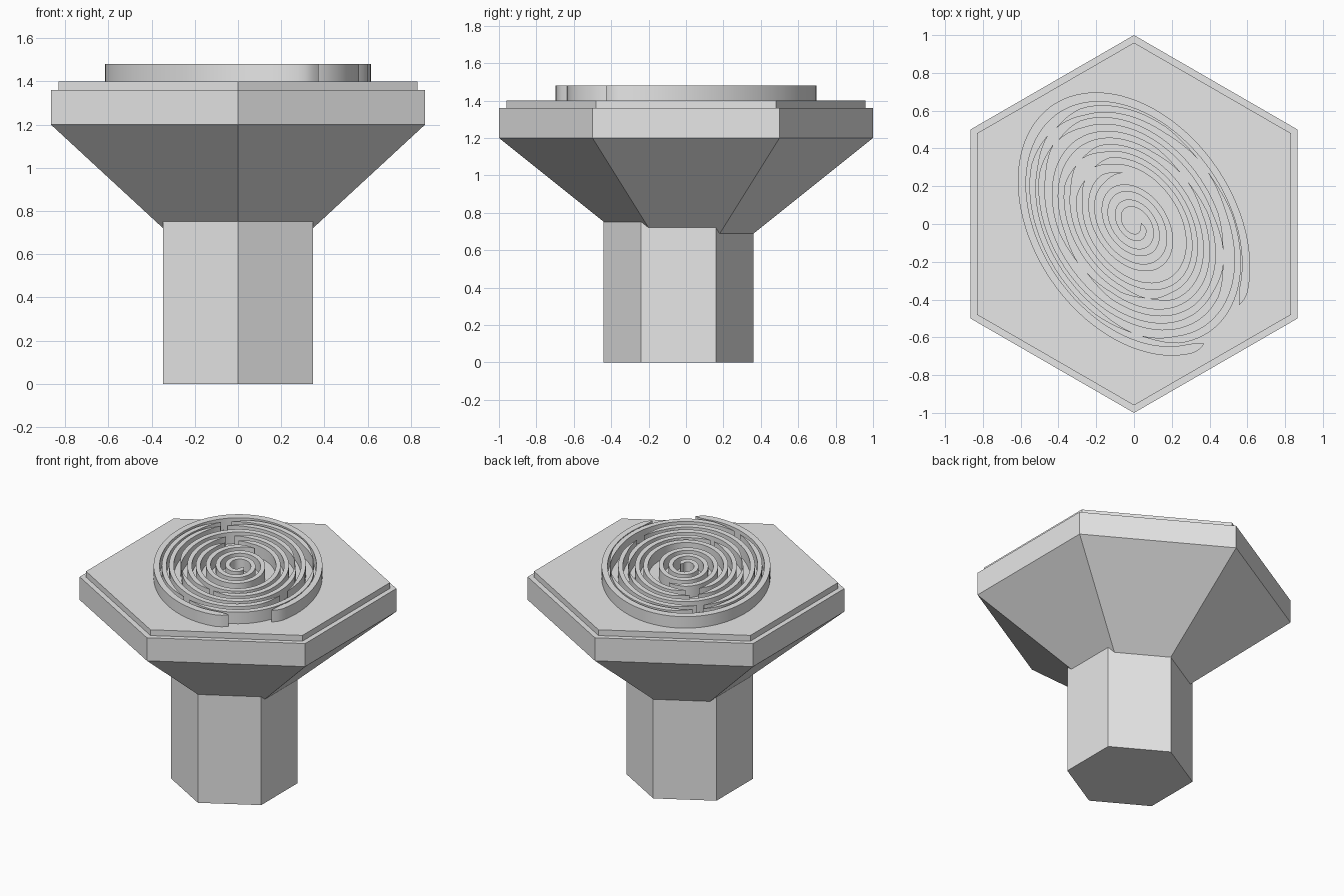
import bpy, bmesh, math
from mathutils import Vector

if "Cube" in bpy.data.objects:
    bpy.data.objects.remove(bpy.data.objects["Cube"], do_unlink=True)

grey = bpy.data.materials.new("plain_grey")
grey.use_nodes = True
grey.diffuse_color = (0.8, 0.8, 0.8, 1)
grey.node_tree.nodes["Principled BSDF"].inputs["Base Color"].default_value = (0.8, 0.8, 0.8, 1)


def finish(bm, name, smooth=False):
    bmesh.ops.recalc_face_normals(bm, faces=bm.faces)
    mesh = bpy.data.meshes.new(name)
    bm.to_mesh(mesh)
    bm.free()
    mesh.materials.append(grey)
    obj = bpy.data.objects.new(name, mesh)
    bpy.context.collection.objects.link(obj)
    if smooth:
        bpy.ops.object.select_all(action='DESELECT')
        bpy.context.view_layer.objects.active = obj
        obj.select_set(True)
        bpy.ops.object.shade_smooth_by_angle(angle=math.radians(30))
    return obj


def hexagon(name, r0, z0, r1, z1, y=0.0):
    """Six-sided prism or frustum with corners towards +y and -y."""
    bm = bmesh.new()
    rings = []
    for r, z in ((r0, z0), (r1, z1)):
        angles = [math.radians(90 + 60 * i) for i in range(6)]
        rings.append([bm.verts.new((r * math.cos(a), y + r * math.sin(a), z)) for a in angles])
    low, high = rings
    bm.faces.new(low)
    bm.faces.new(high)
    for i in range(6):
        j = (i + 1) % 6
        bm.faces.new((low[i], low[j], high[j], high[i]))
    return finish(bm, name)


# Handle, flared neck and stepped head
hexagon("handle", 0.4, 0, 0.4, 0.8, y=-0.04)
hexagon("flared_neck", 0.3, 0.64, 1.0, 1.2)
hexagon("head_plate", 1.0, 1.2, 1.0, 1.36)
hexagon("top_plate", 0.96, 1.36, 0.96, 1.4)

# Tilted ellipse that all the ridges follow
MAJOR, MINOR = 0.763, 0.531
TILT = math.radians(-55.5)
U = Vector((math.cos(TILT), math.sin(TILT)))
V = Vector((-U.y, U.x))


def on_ellipse(scale, t):
    return U * (MAJOR * scale * math.cos(t)) + V * (MINOR * scale * math.sin(t))


def ridge(name, s0, s1, start, sweep, width=0.055, taper=0.35):
    """Raised band from scale s0 to s1, narrowing to a point at both ends."""
    bm = bmesh.new()
    count = max(12, int(abs(sweep) / 4))
    sections = []
    for i in range(count + 1):
        f = i / count
        t = math.radians(start + sweep * f)
        s = s0 + (s1 - s0) * f
        from_end = math.radians(abs(sweep)) * min(f, 1 - f)
        half = width / 2 * max(0.08, min(1, from_end / taper))
        outer, inner = on_ellipse(s + half, t), on_ellipse(s - half, t)
        sections.append([bm.verts.new((p.x, p.y, z)) for p, z in
                         ((outer, 1.4), (outer, 1.48), (inner, 1.48), (inner, 1.4))])
    for a, b in zip(sections, sections[1:]):
        for k in range(4):
            m = (k + 1) % 4
            bm.faces.new((a[k], a[m], b[m], b[k]))
    bm.faces.new(sections[0])
    bm.faces.new(sections[-1])
    return finish(bm, name, smooth=True)


# Outer rim, open near one end of the long axis
ridge("outer_rim", 0.965, 0.965, 25, 329, width=0.07, taper=0.1)

# Broken whorls: scale at start, scale at end, start angle, sweep
whorls = [
    (0.88, 0.90, -40, 130),
    (0.90, 0.86, 98, 88),
    (0.87, 0.88, 194, 120),
    (0.77, 0.79, 50, 140),
    (0.80, 0.77, 196, 205),
    (0.68, 0.68, 100, 170),
    (0.67, 0.68, 278, 174),
    (0.57, 0.58, -30, 215),
    (0.58, 0.57, 195, 130),
    (0.47, 0.48, 200, 340),
]
for i, spec in enumerate(whorls):
    ridge(f"whorl_ridge_{i + 1}", *spec)

# Spiral at the core
ridge("core_spiral", 0.39, 0.07, 150, 1000, width=0.055, taper=0.5)
